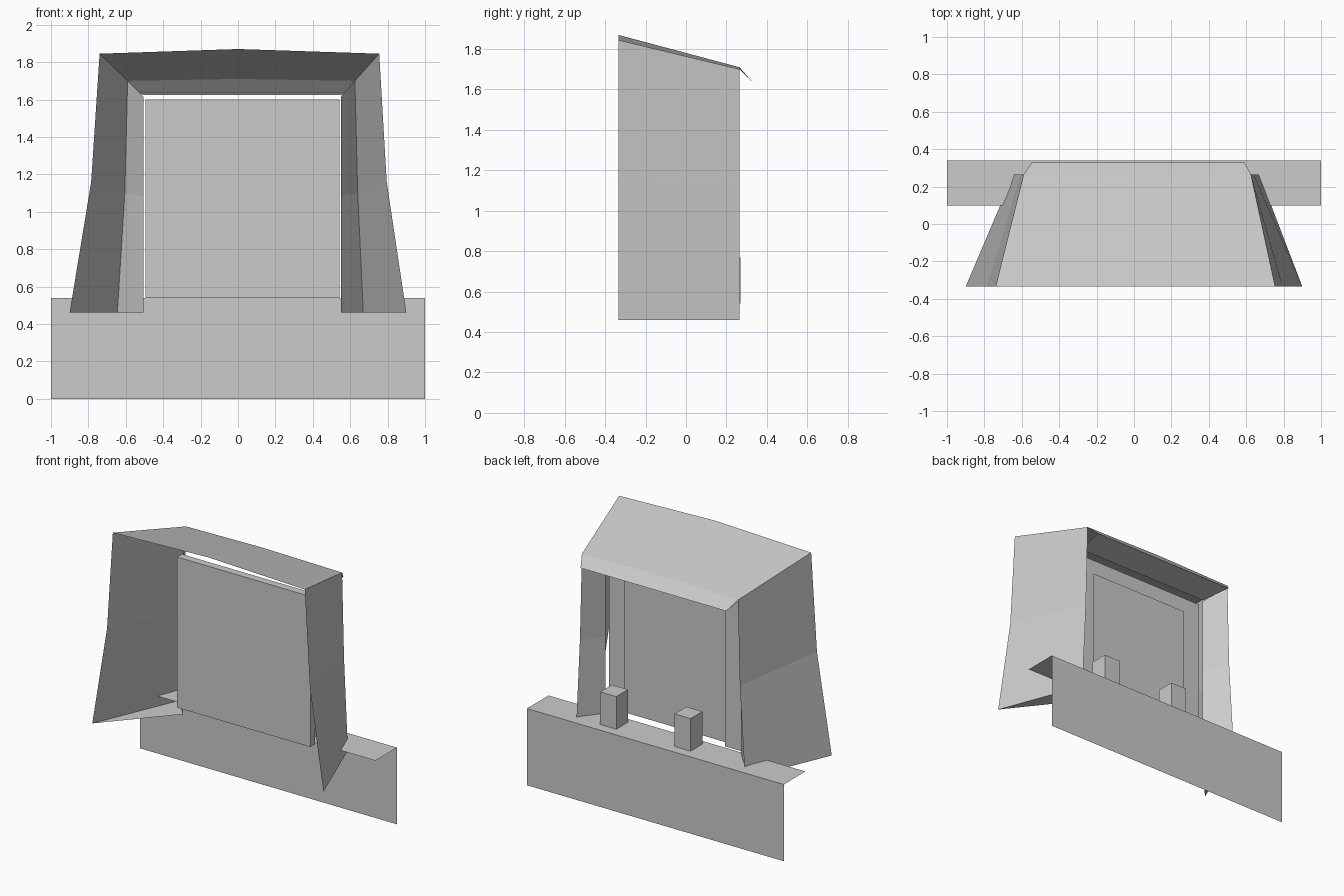
import bpy

if "Cube" in bpy.data.objects:
    bpy.data.objects.remove(bpy.data.objects["Cube"])


def mesh(name, verts, faces):
    me = bpy.data.meshes.new(name)
    me.from_pydata(verts, [], faces)
    me.update()
    ob = bpy.data.objects.new(name, me)
    bpy.context.collection.objects.link(ob)
    return ob


def loft(name, rows, keep=lambda r, i: True):
    """Open sheet stretched between rows of points with equal counts."""
    n = len(rows[0])
    faces = [(r * n + i, r * n + i + 1, (r + 1) * n + i + 1, (r + 1) * n + i)
             for r in range(len(rows) - 1) for i in range(n - 1) if keep(r, i)]
    return mesh(name, [p for row in rows for p in row], faces)


def box(name, x0, x1, y0, y1, z0, z1):
    v = [(x, y, z) for x in (x0, x1) for y in (y0, y1) for z in (z0, z1)]
    f = [(0, 1, 3, 2), (4, 6, 7, 5), (0, 4, 5, 1),
         (2, 3, 7, 6), (0, 2, 6, 4), (1, 5, 7, 3)]
    return mesh(name, v, f)


# Flared hood: large front opening narrowing to the rear
front = [(-.90, .46), (-.785, 1.16), (-.74, 1.845), (0, 1.87),
         (.755, 1.845), (.795, 1.16), (.90, .46)]
rear = [(-.645, .46), (-.605, 1.10), (-.59, 1.70), (0, 1.71),
        (.625, 1.70), (.64, 1.10), (.67, .46)]
front = [(x, -.335, z) for x, z in front]
rear = [(x, .265, z) for x, z in rear]
loft("hood", [rear, front])

# Side flanges folding inward from the hood, with bottom closing triangles
for side, edge, tip, x in (("left", rear[:3], front[0], -.505),
                           ("right", rear[:3:-1], front[6], .55)):
    inner = [(x, .11, z) for z in (.46, 1.08, 1.615)]
    loft(side + "_flange", [edge, inner])
    mesh(side + "_hood_bottom", [tip, edge[0], inner[0]], [(0, 1, 2)])

# Top flange: drops behind the hood, then runs forward under it
ridge = [(x, .33, 1.635) for x in (-.545, .02, .59)]
lip = [(x, .11, 1.625) for x in (-.505, .02, .55)]
loft("top_flange", [rear[2:5], ridge, lip])

# Front panel with a thin rim wrapping to the back, open at the bottom
xl, xr, zb, zt = -.495, .542, .54, 1.60
arch = [(xl, zb), (xl, zt), (xr, zt), (xr, zb)]
hole = [(-.362, zb), (-.362, 1.495), (.416, 1.495), (.416, zb)]
mesh("front_panel", [(x, .03, z) for x, z in arch], [(0, 1, 2, 3)])
loft("panel_rim", [[(x, .03, z) for x, z in arch],
                   [(x, .083, z) for x, z in arch],
                   [(x, .083, z) for x, z in hole]])

# Base: vertical rear sheet with a folded top ledge
loft("base", [[(-1, .34, 0), (1, .34, 0)],
              [(-1, .34, .54), (1, .34, .54)],
              [(-1, .10, .54), (1, .10, .54)]])

# Two small blocks standing on the ledge
for side, x in (("left", -.225), ("right", .354)):
    box(side + "_block", x, x + .125, .14, .27, .54, .77)
